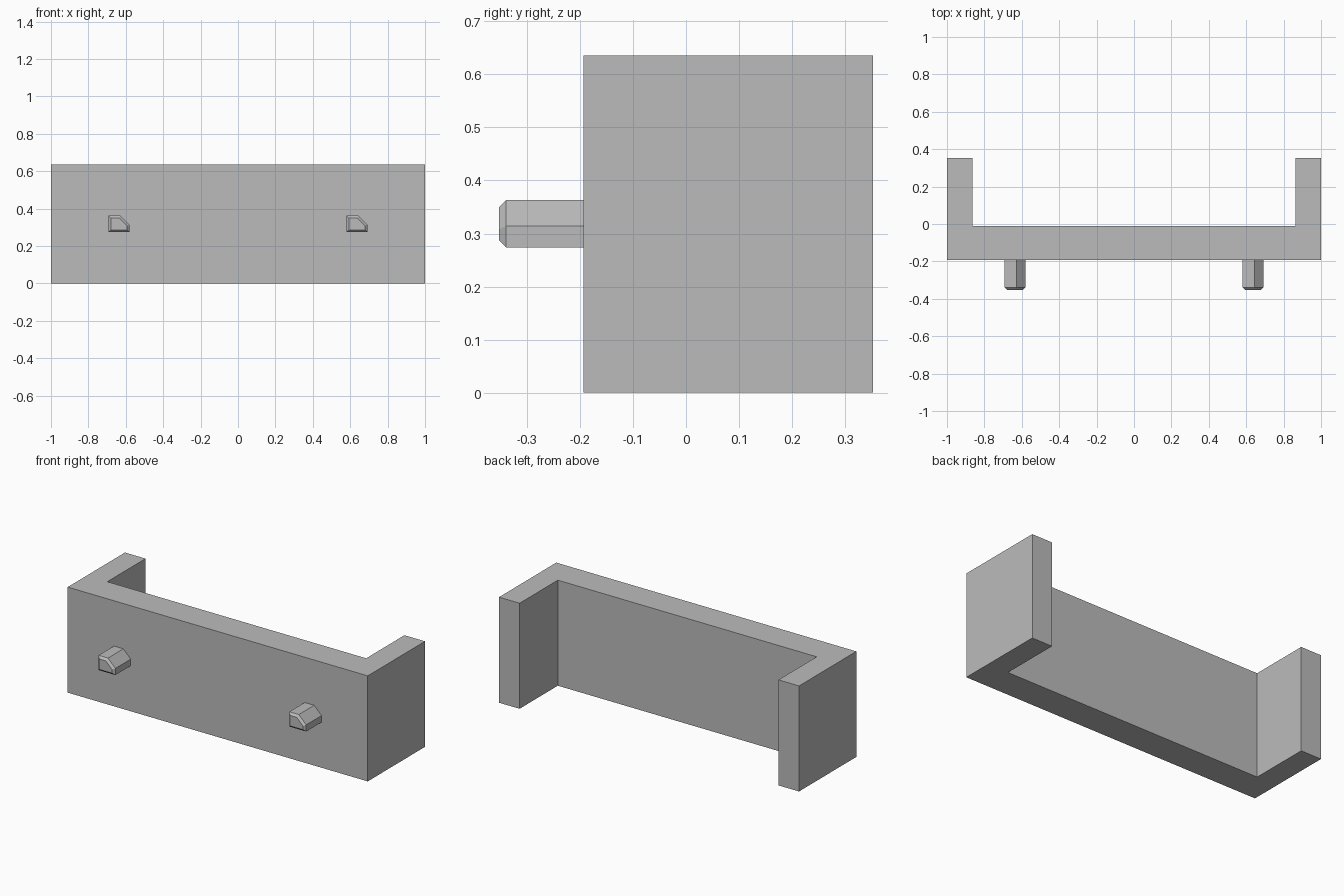
import bpy
import bmesh
from mathutils import Vector

cube = bpy.data.objects.get("Cube")
if cube:
    bpy.data.objects.remove(cube, do_unlink=True)

# Single plain grey material
grey = bpy.data.materials.new("plain grey")
grey.use_nodes = True
colour = (0.5, 0.5, 0.5, 1)
grey.diffuse_color = colour
grey.node_tree.nodes["Principled BSDF"].inputs["Base Color"].default_value = colour


def prism(name, points, direction, tip=0):
    """Extrude a flat outline; tip bevels the far end inward."""
    bm = bmesh.new()
    base = bm.faces.new([bm.verts.new(p) for p in points])
    new = bmesh.ops.extrude_face_region(bm, geom=[base], use_keep_orig=True)["geom"]
    verts = [g for g in new if isinstance(g, bmesh.types.BMVert)]
    end = [g for g in new if isinstance(g, bmesh.types.BMFace)]
    bmesh.ops.translate(bm, verts=verts, vec=Vector(direction))
    bmesh.ops.recalc_face_normals(bm, faces=bm.faces)
    if tip:
        bmesh.ops.inset_region(bm, faces=end, thickness=tip, use_even_offset=True)
        bmesh.ops.translate(bm, verts=end[0].verts,
                            vec=Vector(direction).normalized() * tip)
    mesh = bpy.data.meshes.new(name)
    bm.to_mesh(mesh)
    bm.free()
    mesh.materials.append(grey)
    obj = bpy.data.objects.new(name, mesh)
    bpy.context.collection.objects.link(obj)
    return obj


# U-shaped bracket: front panel with two arms reaching back
front, inner, back, arm = -0.193, -0.012, 0.352, 0.863
half = [(arm, inner), (arm, back), (1, back), (1, front)]
outline = half + [(-x, y) for x, y in reversed(half)]
prism("bracket", [(x, y, 0) for x, y in outline], (0, 0, 0.636))

# Two identical pegs with one sloped corner and a bevelled tip
peg = [(-0.056, 0.274), (0.056, 0.274), (0.056, 0.314), (0.007, 0.363), (-0.056, 0.363)]
for name, cx in (("left_peg", 0.636), ("right_peg", -0.636)):
    prism(name, [(cx + x, front, z) for x, z in peg], (0, -0.146, 0), tip=0.013)
